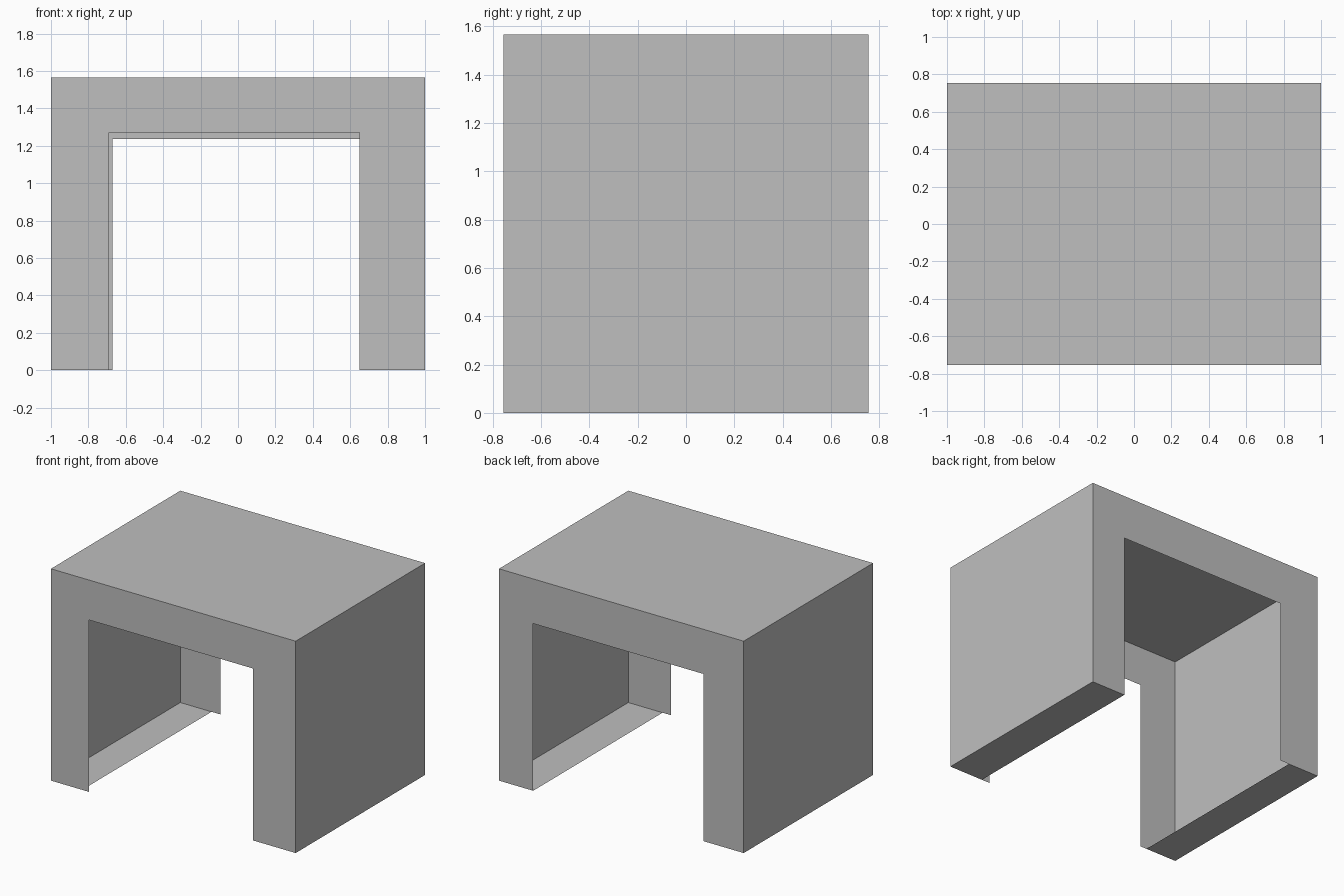
import bpy
from mathutils import Vector

cube = bpy.data.objects.get("Cube")
if cube:
    bpy.data.objects.remove(cube, do_unlink=True)

# Outer size of the hollow shell
X, Y, H = 1.0, 0.755, 1.565

grey = bpy.data.materials.new("plain grey")
grey.use_nodes = True
colour = (0.52, 0.52, 0.52, 1)
grey.diffuse_color = colour
grey.node_tree.nodes["Principled BSDF"].inputs["Base Color"].default_value = colour


def sheet(name, points, outward):
    """One flat sheet, wound so that it faces outward."""
    mesh = bpy.data.meshes.new(name)
    order = list(range(len(points)))
    mesh.from_pydata(points, [], [order])
    mesh.update()
    if mesh.polygons[0].normal.dot(Vector(outward)) < 0:
        mesh.flip_normals()
    mesh.materials.append(grey)
    obj = bpy.data.objects.new(name, mesh)
    bpy.context.collection.objects.link(obj)
    return obj


def arch(name, y, left, right, top):
    """End wall with a doorway cut up from the floor."""
    outline = [(-X, 0), (-X, H), (X, H), (X, 0),
               (right, 0), (right, top), (left, top), (left, 0)]
    sheet(name, [(x, y, z) for x, z in outline], (0, y, 0))


def flat(name, x0, x1, z, up):
    """Horizontal sheet running the full depth."""
    sheet(name, [(x0, -Y, z), (x1, -Y, z), (x1, Y, z), (x0, Y, z)], (0, 0, up))


# End walls, each with its own doorway
arch("front_arch", -Y, -0.69, 0.65, 1.27)
arch("back_arch", Y, -0.67, 0.72, 1.235)

# Roof and narrow floor strips
flat("roof", -X, X, H, 1)
flat("right_floor_strip", -X, -0.745, 0, -1)
flat("left_floor_strip", 0.72, X, 0, -1)

# Side walls
for name, x in (("right_wall", -X), ("left_wall", X)):
    sheet(name, [(x, -Y, 0), (x, Y, 0), (x, Y, H), (x, -Y, H)], (x, 0, 0))
